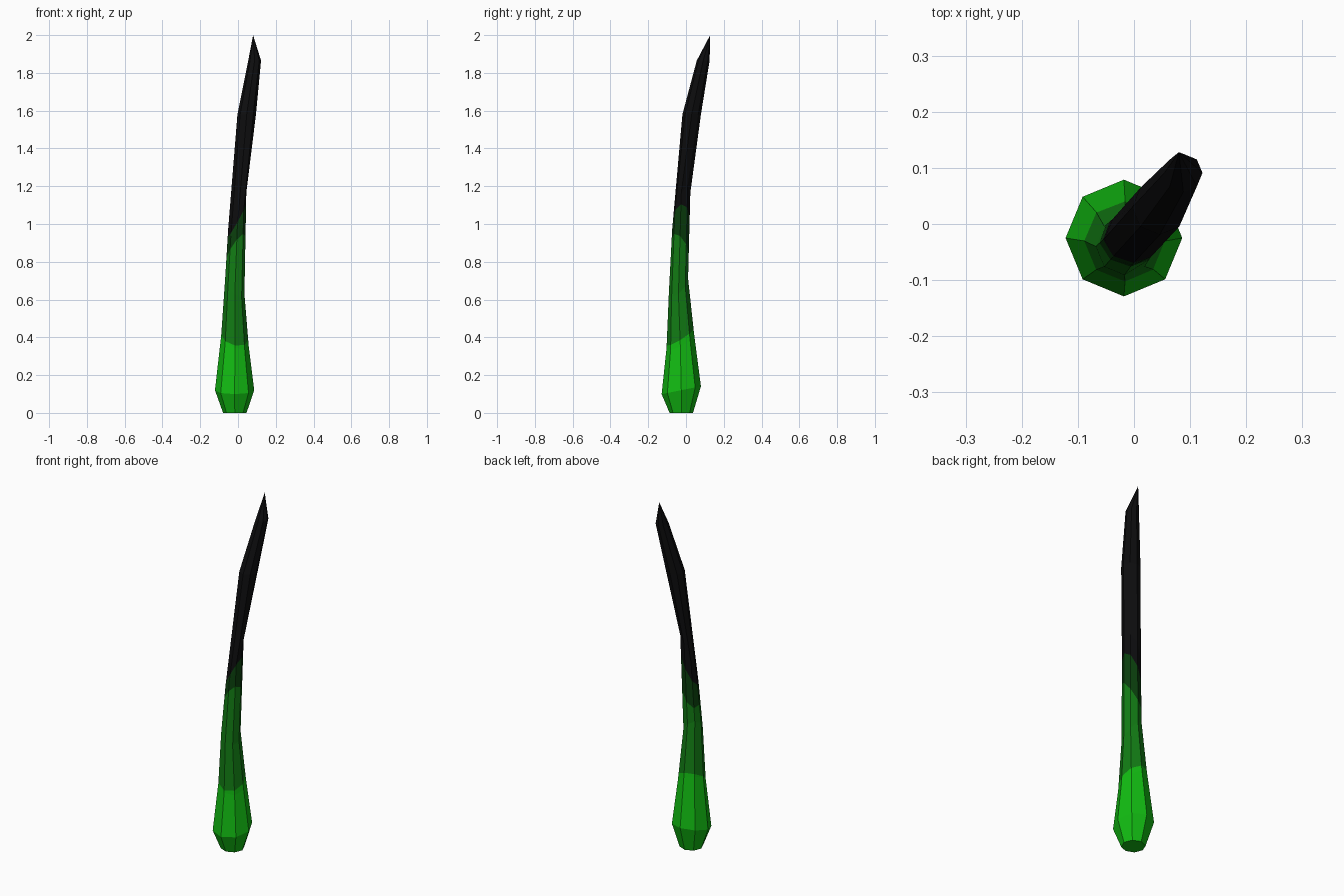
import bpy
import bmesh
import math
from mathutils import Vector

cube = bpy.data.objects.get("Cube")
if cube:
    bpy.data.objects.remove(cube, do_unlink=True)

SIDES = 8

# Rings up the stalk: centre x, y, z, radius, rise of the ring along x and y
RINGS = [
    (-0.017, -0.025, 0.00, 0.062, 0, 0),
    (-0.018, -0.025, 0.12, 0.104, 0, 0.2),
    (-0.016, -0.030, 0.38, 0.073, -0.4, 0.5),
    (-0.017, -0.040, 0.67, 0.051, -0.8, 0.8),
    (-0.004, -0.025, 1.07, 0.048, 2, 2),
    (0.046, 0.030, 1.58, 0.049, 0, 0),
    (0.088, 0.091, 1.865, 0.034, 0, 0),
]
TIP = (0.08, 0.128, 2.0)

# Colour borders: height at the axis, rise along x and y
BORDERS = [(0.40, -0.2, 0.6), (0.87, 1.2, -0.8), (1.00, 1.8, 0.3)]

COLOURS = [
    ("bright green", (0.006, 0.50, 0.006)),
    ("mid green", (0.006, 0.20, 0.007)),
    ("dark green", (0.003, 0.050, 0.004)),
    ("charred black", (0.004, 0.004, 0.0045)),
]


def make_material(name, rgb):
    mat = bpy.data.materials.new(name)
    mat.use_nodes = True
    colour = (*rgb, 1)
    mat.diffuse_color = colour
    mat.node_tree.nodes["Principled BSDF"].inputs["Base Color"].default_value = colour
    return mat


def make_ring(bm, cx, cy, cz, r, rise_x, rise_y):
    ring = []
    for i in range(SIDES):
        a = math.tau * i / SIDES
        dx, dy = r * math.cos(a), r * math.sin(a)
        ring.append(bm.verts.new((cx + dx, cy + dy, cz + rise_x * dx + rise_y * dy)))
    return ring


# Faceted stalk with a flat foot and a pointed, bent tip
bm = bmesh.new()
rings = [make_ring(bm, *r) for r in RINGS]
bm.faces.new(reversed(rings[0]))
for low, high in zip(rings, rings[1:]):
    for i in range(SIDES):
        j = (i + 1) % SIDES
        bm.faces.new((low[i], low[j], high[j], high[i]))
tip = bm.verts.new(TIP)
for i in range(SIDES):
    bm.faces.new((rings[-1][i], rings[-1][(i + 1) % SIDES], tip))

# Cut the colour borders into the sides
planes = []
for height, rise_x, rise_y in BORDERS:
    point = Vector((-0.015, -0.03, height))
    normal = Vector((-rise_x, -rise_y, 1)).normalized()
    planes.append((point, normal))
    bmesh.ops.bisect_plane(bm, geom=bm.verts[:] + bm.edges[:] + bm.faces[:],
                           plane_co=point, plane_no=normal)

# Colour each face by the number of borders below it
for face in bm.faces:
    centre = face.calc_center_median()
    face.material_index = sum((centre - p).dot(n) > 0 for p, n in planes)
    face.smooth = False

bmesh.ops.recalc_face_normals(bm, faces=bm.faces[:])
mesh = bpy.data.meshes.new("stalk")
bm.to_mesh(mesh)
bm.free()
for name, rgb in COLOURS:
    mesh.materials.append(make_material(name, rgb))
stalk = bpy.data.objects.new("stalk", mesh)
bpy.context.collection.objects.link(stalk)
